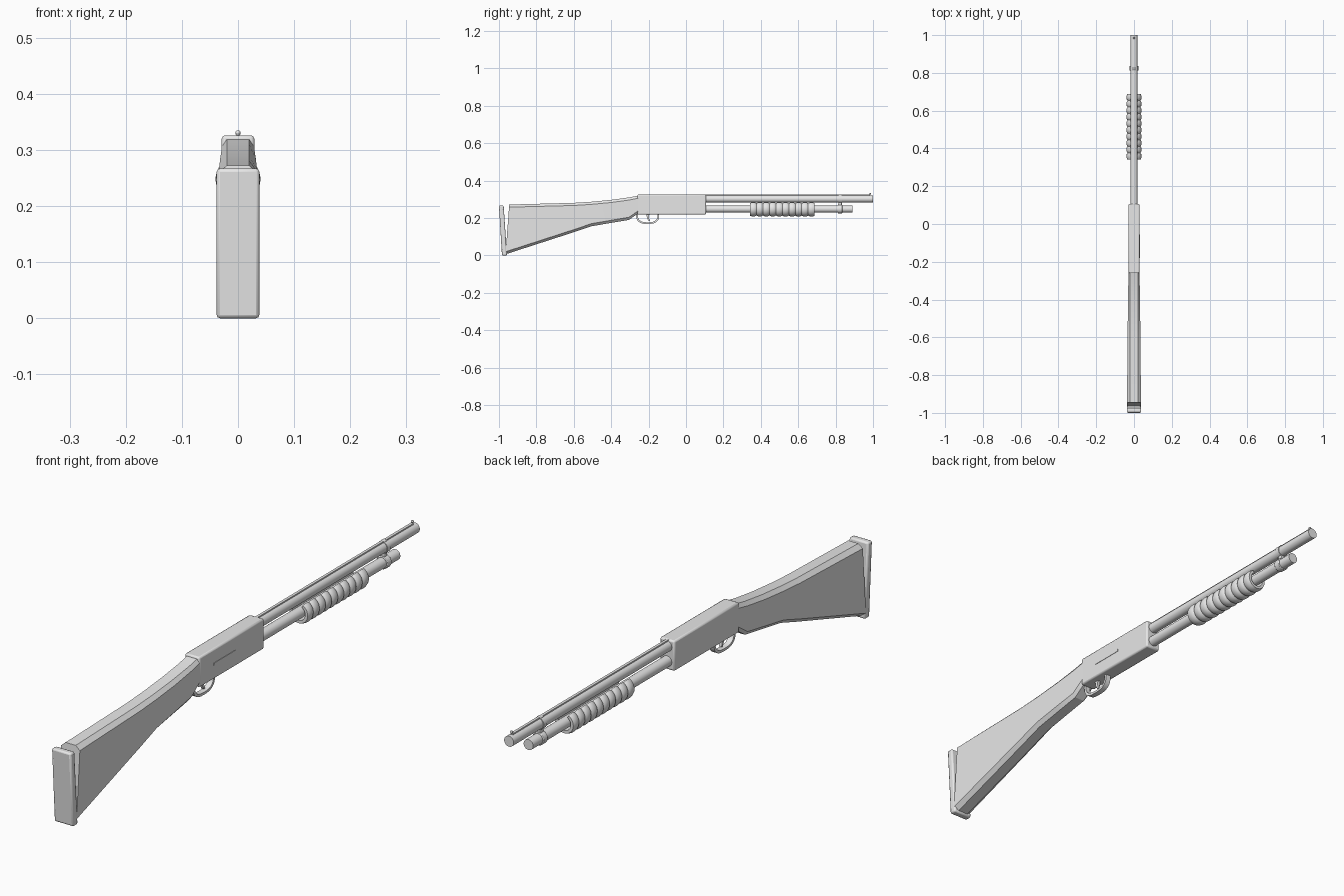
import bpy, bmesh, math
from mathutils import Matrix, Vector

if "Cube" in bpy.data.objects:
    bpy.data.objects.remove(bpy.data.objects["Cube"])

grey = bpy.data.materials.new("light_grey")
grey.diffuse_color = (0.8, 0.8, 0.8, 1)
grey.use_nodes = True
grey.node_tree.nodes["Principled BSDF"].inputs["Base Color"].default_value = grey.diffuse_color


def finish(name, bm, bevel=0, segs=2, smooth=30):
    bmesh.ops.recalc_face_normals(bm, faces=bm.faces)
    me = bpy.data.meshes.new(name)
    bm.to_mesh(me)
    bm.free()
    ob = bpy.data.objects.new(name, me)
    bpy.context.collection.objects.link(ob)
    me.materials.append(grey)
    if bevel:
        m = ob.modifiers.new("bevel", 'BEVEL')
        m.width, m.segments, m.limit_method = bevel, segs, 'ANGLE'
        m.angle_limit = math.radians(35)
    bpy.ops.object.select_all(action='DESELECT')
    bpy.context.view_layer.objects.active = ob
    ob.select_set(True)
    bpy.ops.object.shade_smooth_by_angle(angle=math.radians(smooth))
    return ob


def loft(name, sections, closed=False, **kw):
    """Bridge equal-length point loops; cap the ends unless the sweep is closed."""
    bm = bmesh.new()
    rings = [[bm.verts.new(p) for p in s] for s in sections]
    n = len(rings[0])
    pairs = list(zip(rings, rings[1:]))
    if closed:
        pairs.append((rings[-1], rings[0]))
    for a, b in pairs:
        for i in range(n):
            j = (i + 1) % n
            bm.faces.new((a[i], a[j], b[j], b[i]))
    if not closed:
        bm.faces.new(rings[0])
        bm.faces.new(rings[-1])
    return finish(name, bm, **kw)


def prism(name, outline, hw, **kw):
    """Side profile (y, z) extruded to half-width hw."""
    return loft(name, [[(x, y, z) for y, z in outline] for x in (-hw, hw)], **kw)


def box(name, x0, x1, y0, y1, z0, z1, **kw):
    return loft(name, [[(x, y0, z0), (x, y1, z0), (x, y1, z1), (x, y0, z1)]
                       for x in (x0, x1)], **kw)


def tube(name, y0, y1, z, r, n=24, **kw):
    ring = [(r * math.cos(2 * math.pi * i / n), r * math.sin(2 * math.pi * i / n))
            for i in range(n)]
    return loft(name, [[(x, y, z + h) for x, h in ring] for y in (y0, y1)], **kw)


# Stock: chamfered section lofted along its length (y top, y bottom, z bottom, z top, half width)
stations = [(-0.945, -0.965, 0.006, 0.272, 0.037),
            (-0.60, -0.60, 0.124, 0.281, 0.034),
            (-0.505, -0.505, 0.156, 0.287, 0.033),
            (-0.40, -0.40, 0.174, 0.297, 0.032),
            (-0.305, -0.305, 0.190, 0.310, 0.030),
            (-0.255, -0.255, 0.225, 0.320, 0.029)]
secs = []
for yt, yb, zb, zt, w in stations:
    half = [(0.02, zb), (w, zb + 0.014), (w, zt - 0.014), (0.02, zt)]
    full = half + [(-x, z) for x, z in reversed(half)]
    secs.append([(x, yb + (yt - yb) * (z - zb) / (zt - zb), z) for x, z in full])
loft("stock", secs, smooth=20)

# Butt pad, tilted so a thin wedge of space opens toward the top
prism("butt_pad", [(-1, 0.267), (-0.984, 0), (-0.957, 0), (-0.975, 0.267)],
      0.038, bevel=0.006)

# Receiver with a thin side plate
box("receiver", -0.029, 0.029, -0.26, 0.107, 0.218, 0.326, bevel=0.006)
box("ejection_plate", 0.026, 0.0305, -0.18, -0.055, 0.268, 0.276)

# Barrel, top rib, magazine tube
tube("barrel", 0.09, 1.0, 0.302, 0.019)
box("barrel_rib", -0.005, 0.005, 0.10, 0.985, 0.315, 0.325)
tube("magazine_tube", 0.09, 0.89, 0.248, 0.019)

# Front bead sight
bm = bmesh.new()
bmesh.ops.create_uvsphere(bm, u_segments=10, v_segments=6, radius=0.005,
                          matrix=Matrix.Translation(Vector((0, 0.985, 0.330))))
finish("bead_sight", bm)

# Clamp joining barrel and magazine: ring, web and top nub
tube("clamp_ring", 0.812, 0.836, 0.248, 0.023, bevel=0.002)
box("clamp_web", -0.008, 0.008, 0.815, 0.833, 0.25, 0.326, bevel=0.003)
tube("barrel_band", 0.815, 0.833, 0.302, 0.0215)

# Pump fore-end: open-topped ribbed shell around the magazine tube
ARC, RIBS, STEP = 28, 10, 6
a0, a1 = math.radians(62), math.radians(-242)
angles = [a0 + (a1 - a0) * i / ARC for i in range(ARC + 1)]
secs = []
for k in range(RIBS * STEP + 1):
    t = k / (RIBS * STEP)
    r = 0.0345 + 0.0055 * abs(math.sin(math.pi * k / STEP)) ** 0.6
    if k in (0, RIBS * STEP):
        r = 0.036
    y = 0.342 + 0.346 * t
    secs.append([(r * math.cos(a), y, 0.248 + r * math.sin(a)) for a in angles] +
                [(0.026 * math.cos(a), y, 0.248 + 0.026 * math.sin(a))
                 for a in reversed(angles)])
loft("pump_fore_end", secs, smooth=40)

# Trigger guard: flat band swept round a rounded loop
N = 32
secs = []
for i in range(N):
    a = 2 * math.pi * i / N
    c, s = math.cos(a), math.sin(a)
    e = lambda v: math.copysign(abs(v) ** 0.75, v)
    pts = []
    for ry, rz in ((0.062, 0.050), (0.053, 0.041)):
        pts.append((-0.205 + ry * e(c), 0.218 + rz * e(s) * (0.7 if s > 0 else 1)))
    (yo, zo), (yi, zi) = pts
    secs.append([(-0.01, yo, zo), (0.01, yo, zo), (0.01, yi, zi), (-0.01, yi, zi)])
loft("trigger_guard", secs, closed=True, smooth=35)

# Trigger: small hooked blade
prism("trigger", [(-0.213, 0.222), (-0.208, 0.200), (-0.200, 0.184), (-0.193, 0.184),
                  (-0.198, 0.200), (-0.196, 0.222)], 0.005)
